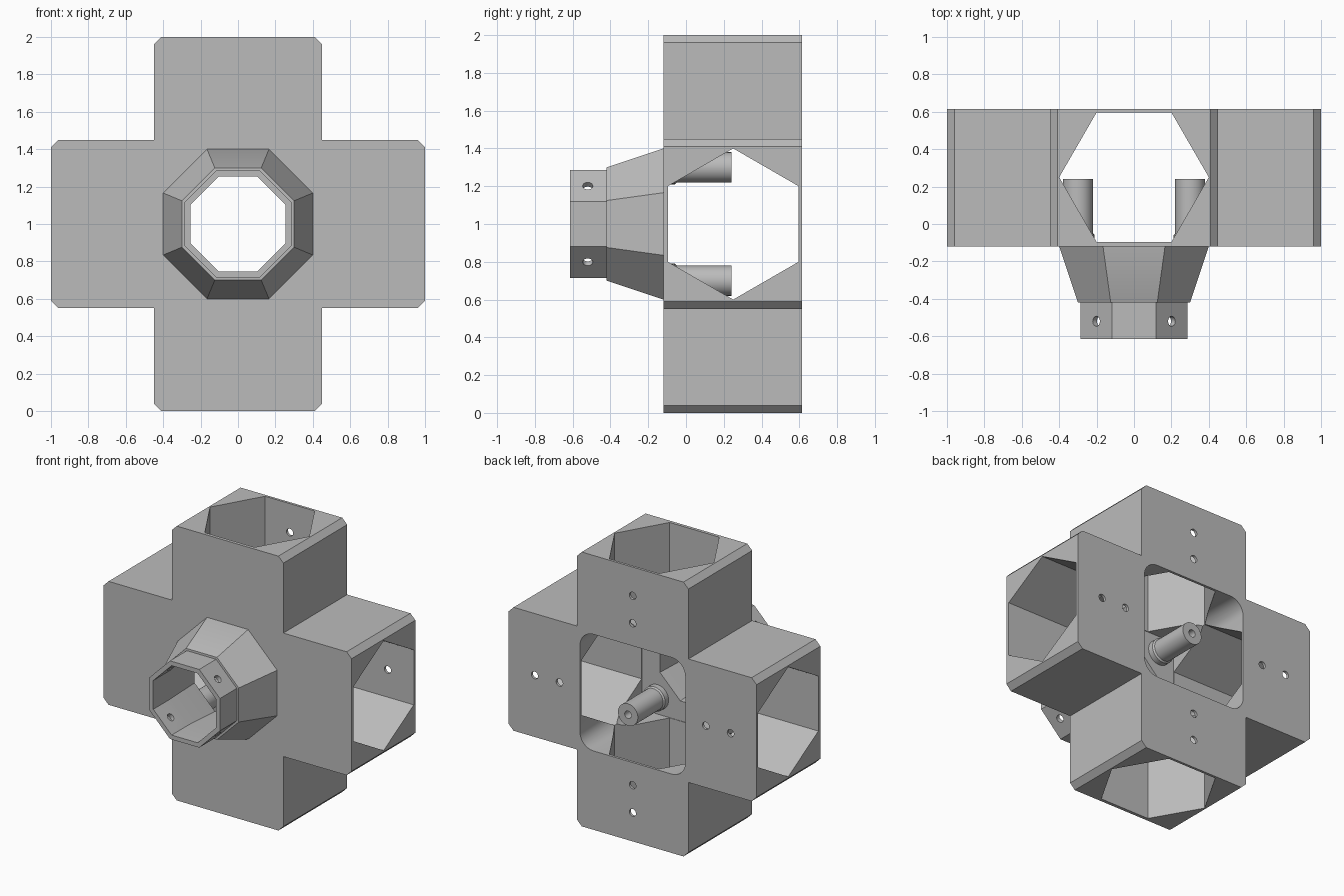
import bpy, bmesh, math
from mathutils import Matrix, Vector

cube = bpy.data.objects.get("Cube")
if cube:
    bpy.data.objects.remove(cube, do_unlink=True)

grey = bpy.data.materials.new("plain_grey")
grey.use_nodes = True
colour = (0.5, 0.5, 0.5, 1)
grey.diffuse_color = colour
grey.node_tree.nodes["Principled BSDF"].inputs["Base Color"].default_value = colour

ALONG_X = Matrix.Rotation(math.pi / 2, 4, 'Y')
ALONG_Y = Matrix.Rotation(-math.pi / 2, 4, 'X')
MID = 1.0                       # height of the hub centre
BACK, FRONT = 0.615, -0.12
OCT = 1 / math.cos(math.pi / 8)  # octagon flat-to-corner ratio


def loft(name, rings, turn=Matrix(), at=(0, 0, 0)):
    """Skin a list of (outline, height) rings, cap both ends, then place it."""
    bm = bmesh.new()
    loops = [[bm.verts.new((x, y, h)) for x, y in outline] for outline, h in rings]
    for a, b in zip(loops, loops[1:]):
        for i in range(len(a)):
            j = (i + 1) % len(a)
            bm.faces.new((a[i], a[j], b[j], b[i]))
    bm.faces.new(loops[0])
    bm.faces.new(loops[-1])
    bm.transform(Matrix.Translation(at) @ turn)
    bmesh.ops.recalc_face_normals(bm, faces=bm.faces)
    mesh = bpy.data.meshes.new(name)
    bm.to_mesh(mesh)
    bm.free()
    mesh.materials.append(grey)
    obj = bpy.data.objects.new(name, mesh)
    bpy.context.collection.objects.link(obj)
    return obj


def polygon(radius, sides, phase=0.0):
    angles = [phase + math.tau * i / sides for i in range(sides)]
    return [(radius * math.cos(a), radius * math.sin(a)) for a in angles]


def octagon(flat):
    return polygon(flat * OCT, 8, math.pi / 8)


def four_turns(points):
    """Repeat one quadrant of an outline around the centre."""
    out = []
    for q in range(4):
        r = Matrix.Rotation(q * math.pi / 2, 2)
        out += [tuple(r @ Vector(p)) for p in points]
    return out


def boolean(target, tool, operation):
    tool.hide_render = True
    mod = target.modifiers.new(operation, 'BOOLEAN')
    mod.operation, mod.object, mod.solver = operation, tool, 'EXACT'
    bpy.context.view_layer.objects.active = target
    bpy.ops.object.modifier_apply(modifier=mod.name)
    bpy.data.objects.remove(tool, do_unlink=True)


def finish(obj):
    bpy.ops.object.select_all(action='DESELECT')
    obj.select_set(True)
    bpy.context.view_layer.objects.active = obj
    bpy.ops.object.shade_smooth_by_angle(angle=math.radians(25))


# Cross-shaped hub with chamfered arm tips
cross = four_turns([(1, 0.41), (0.96, 0.45), (0.45, 0.45), (0.45, 0.96), (0.41, 1)])
hub = loft("cross_hub", [(cross, FRONT), (cross, BACK)], ALONG_Y, (0, 0, MID))

# Octagonal tapered nozzle and its straight collar
nozzle = loft("nozzle", [(octagon(0.4), FRONT + 0.01), (octagon(0.4), FRONT),
                         (octagon(0.3), -0.42), (octagon(0.285), -0.421),
                         (octagon(0.285), -0.615)], ALONG_Y, (0, 0, MID))
boolean(hub, nozzle, 'UNION')

# Hexagonal tunnels through both pairs of arms
hexagon = polygon(0.4, 6)
for turn in (ALONG_X, Matrix()):
    tunnel = loft("tunnel_cutter", [(hexagon, -1.2), (hexagon, 1.2)], turn, (0, 0.25, MID))
    boolean(hub, tunnel, 'DIFFERENCE')

# Rounded pocket opening at the back
half, fillet = 0.425, 0.11
arc = [(half - fillet + fillet * math.cos(a), half - fillet + fillet * math.sin(a))
       for a in [math.pi / 2 * i / 8 for i in range(9)]]
rounded = four_turns(arc)
pocket = loft("pocket_cutter", [(rounded, -0.1), (rounded, 0.8)], ALONG_Y, (0, 0, MID))
boolean(hub, pocket, 'DIFFERENCE')

# Bore through the nozzle
bore = loft("bore_cutter", [(octagon(0.28), 0), (octagon(0.28), -0.1),
                            (octagon(0.253), -0.42), (octagon(0.253), -0.8)],
            ALONG_Y, (0, 0, MID))
boolean(hub, bore, 'DIFFERENCE')

# Screw holes: two in the back of each arm
screw = polygon(0.027, 20)
for x, z in four_turns([(0.59, 0), (0.79, 0)]):
    hole = loft("screw_cutter", [(screw, 0.5), (screw, 0.7)], ALONG_Y, (x, 0, MID + z))
    boolean(hub, hole, 'DIFFERENCE')

# Cross-drilled holes in the diagonal collar faces
for side in (-1, 1):
    turn = Matrix.Rotation(side * math.pi / 4, 4, 'Y')
    hole = loft("collar_cutter", [(screw, -0.5), (screw, 0.5)], turn, (0, -0.52, MID))
    boolean(hub, hole, 'DIFFERENCE')
finish(hub)

# Four drilled mounting posts standing on the front wall
for n, (x, z) in enumerate(four_turns([(0.3, 0.3)])):
    rings = [(0.09, -0.105), (0.09, -0.06), (0.08, -0.05), (0.08, 0.24),
             (0.027, 0.24), (0.027, 0.0)]
    post = loft(f"mounting_post_{n + 1}", [(polygon(r, 32), h) for r, h in rings],
                ALONG_Y, (x, 0, MID + z))
    finish(post)
